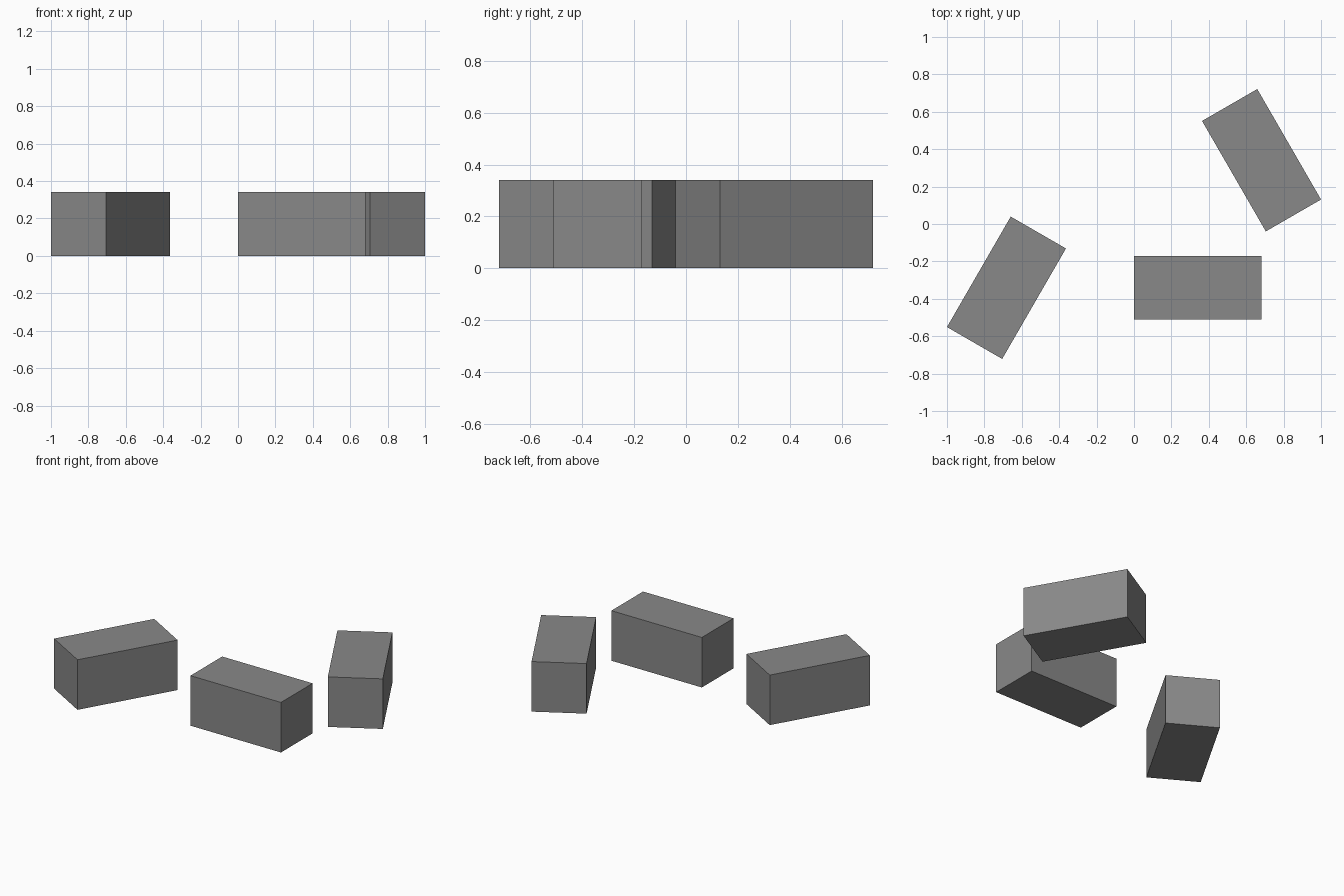
import bpy
import math

if "Cube" in bpy.data.objects:
    bpy.data.objects.remove(bpy.data.objects["Cube"])

U = 0.34095  # block width; blocks are U x U x 2U

grey = bpy.data.materials.new("mid_grey")
grey.diffuse_color = (0.25, 0.25, 0.25, 1)
grey.use_nodes = True
grey.node_tree.nodes["Principled BSDF"].inputs["Base Color"].default_value = grey.diffuse_color


def block(name, x, y, angle):
    """Long block lying on the ground, turned about z."""
    bpy.ops.mesh.primitive_cube_add(
        size=1, location=(x * U, y * U, U / 2),
        rotation=(0, 0, math.radians(angle)))
    ob = bpy.context.object
    ob.name = name
    ob.scale = (2 * U, U, U)
    ob.data.materials.append(grey)


# three loose blocks
block("front_block", 1, -1, 0)
block("right_block", 2, 1, 120)
block("left_block", -2, -1, 60)
